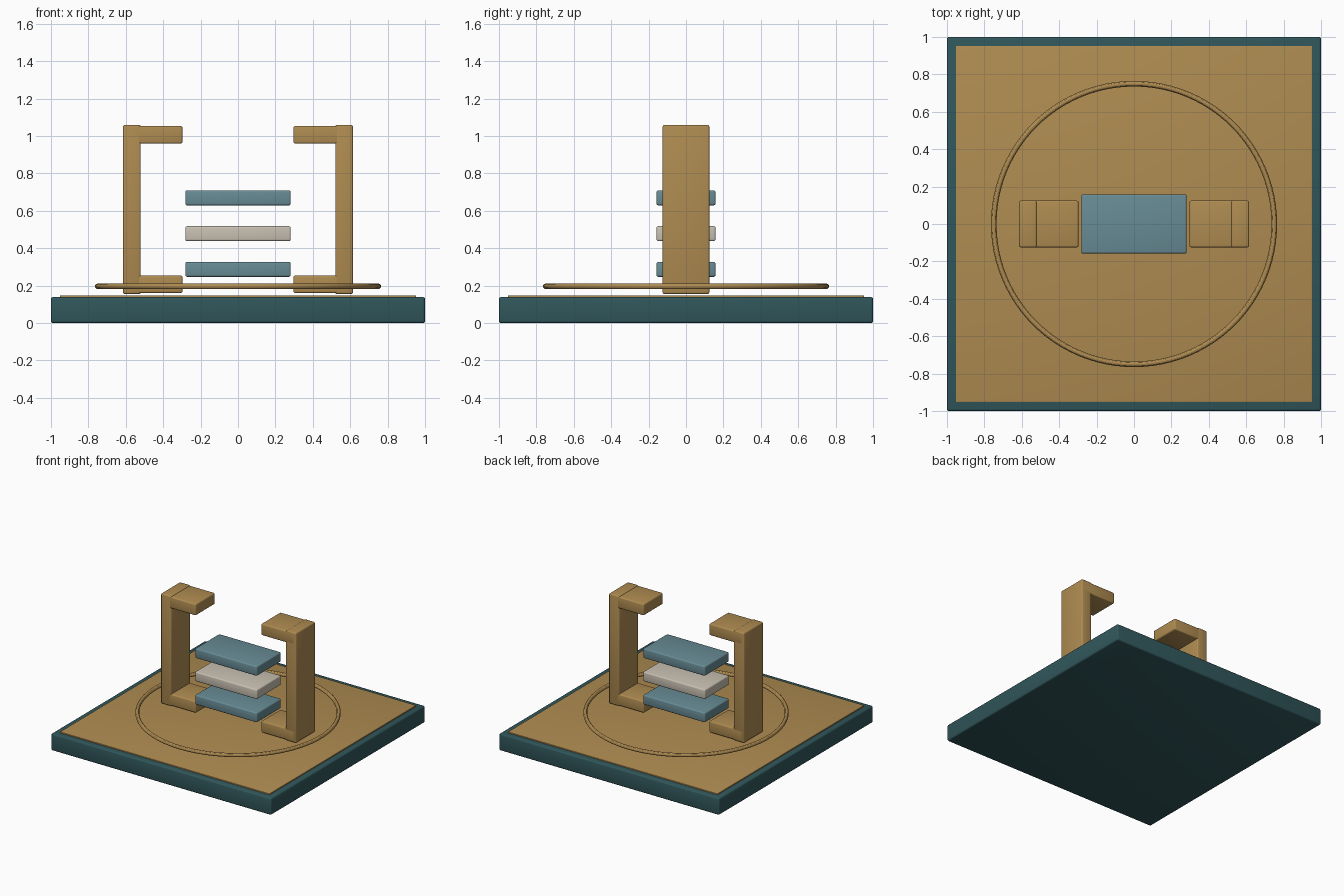
import bpy

cube = bpy.data.objects.get("Cube")
if cube:
    bpy.data.objects.remove(cube, do_unlink=True)


def material(name, rgb):
    mat = bpy.data.materials.new(name)
    mat.use_nodes = True
    mat.diffuse_color = (*rgb, 1)
    bsdf = next(n for n in mat.node_tree.nodes if n.type == 'BSDF_PRINCIPLED')
    bsdf.inputs["Base Color"].default_value = (*rgb, 1)
    return mat


gold = material("warm gold", (0.43, 0.262, 0.083))
teal = material("dark teal", (0.03, 0.094, 0.104))
blue = material("dusty blue", (0.138, 0.26, 0.3))
cream = material("pale cream", (0.58, 0.53, 0.447))


def box(name, low, high, mat, bevel):
    """Rounded box spanning two opposite corners."""
    centre = [(a + b) / 2 for a, b in zip(low, high)]
    bpy.ops.mesh.primitive_cube_add(size=1, location=centre)
    obj = bpy.context.object
    obj.name = name
    obj.scale = [b - a for a, b in zip(low, high)]
    bpy.ops.object.transform_apply(location=False, rotation=False, scale=True)
    obj.data.materials.append(mat)
    mod = obj.modifiers.new("rounded edges", 'BEVEL')
    mod.width = bevel
    mod.segments = 3
    bpy.ops.object.modifier_apply(modifier=mod.name)
    bpy.ops.object.shade_smooth_by_angle()
    return obj


# Plinth and its inlaid top panel
box("plinth", (-1, -1, 0), (1, 1, 0.139), teal, 0.012)
box("top_panel", (-0.953, -0.953, 0.12), (0.953, 0.953, 0.148), gold, 0.004)

# Thin ring hovering over the panel
bpy.ops.mesh.primitive_torus_add(major_radius=0.75, minor_radius=0.015,
                                 major_segments=96, minor_segments=12,
                                 location=(0, 0, 0.196))
ring = bpy.context.object
ring.name = "ring"
ring.data.materials.append(gold)
bpy.ops.object.shade_smooth_by_angle()

# Facing brackets: an upright with two inward arms on each side
DEPTH = 0.125
for side, sign in (("left", 1), ("right", -1)):
    def bracket_part(name, inner, outer, bottom, top):
        xs = sorted((sign * inner, sign * outer))
        box(f"{side}_{name}", (xs[0], -DEPTH, bottom), (xs[1], DEPTH, top), gold, 0.01)

    bracket_part("upright", 0.52, 0.615, 0.155, 1.059)
    bracket_part("upper_arm", 0.297, 0.6, 0.959, 1.054)
    bracket_part("lower_arm", 0.297, 0.6, 0.16, 0.255)

# Stack of floating slabs
for name, z, mat in (("lower_slab", 0.287, blue),
                     ("middle_slab", 0.478, cream),
                     ("upper_slab", 0.669, blue)):
    box(name, (-0.282, -0.158, z - 0.04), (0.282, 0.158, z + 0.04), mat, 0.01)
